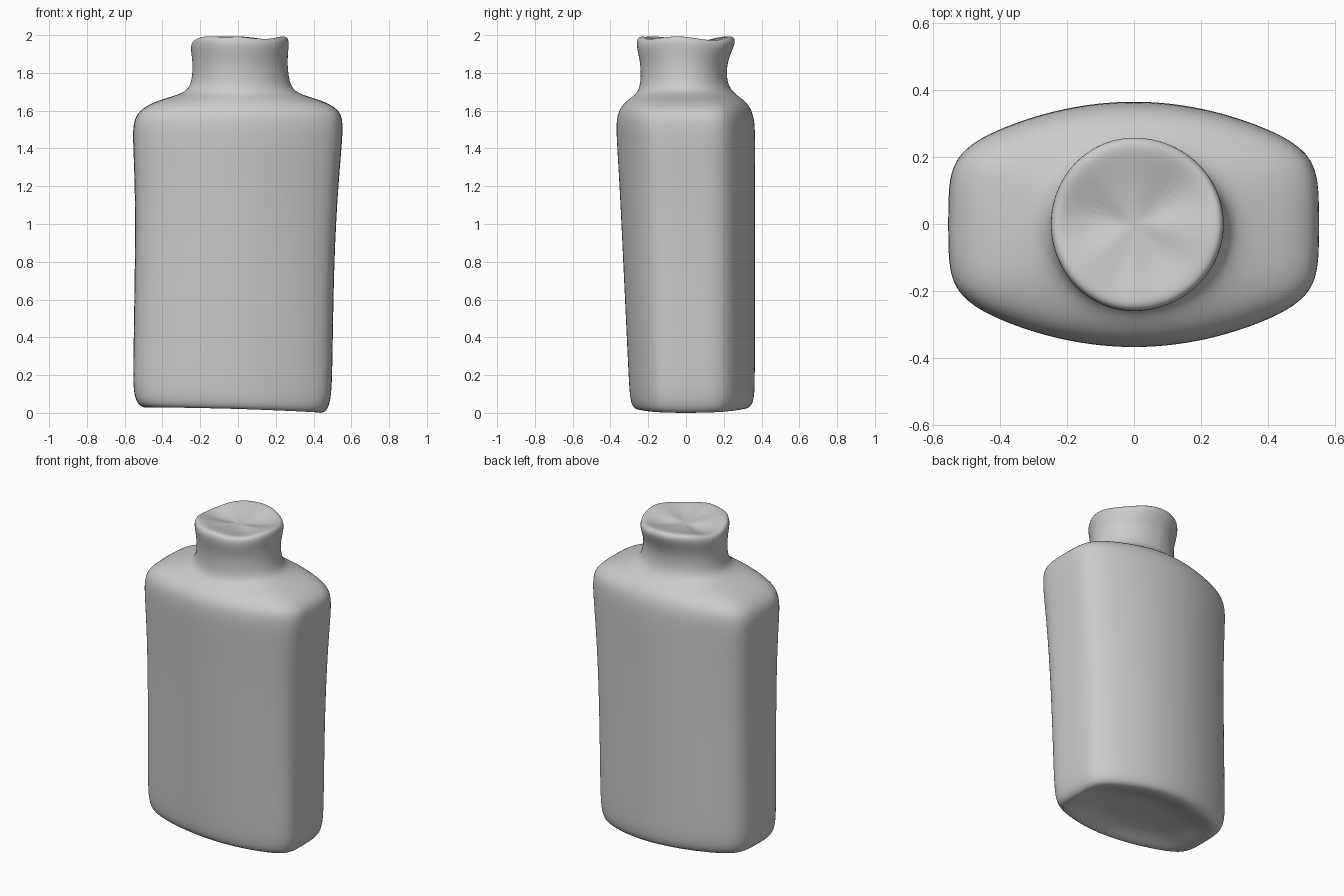
import bpy, bmesh, math

default = bpy.data.objects.get("Cube")
if default:
    bpy.data.objects.remove(default, do_unlink=True)

SEGMENTS = 48
BULGE = 0.43

# Sections from the base recess up to the dished cap:
# height, left/right extents, front/back extents, roundness (1 = ellipse)
SECTIONS = [
    (0.07, -0.12, 0.10, -0.07, 0.08, 1.0),
    (0.065, -0.27, 0.24, -0.15, 0.17, 0.6),
    (0.03, -0.41, 0.37, -0.22, 0.25, 0.2),
    (0.005, -0.49, 0.44, -0.26, 0.32, 0.0),
    (0.03, -0.535, 0.475, -0.29, 0.355, 0.0),
    (0.10, -0.555, 0.495, -0.30, 0.365, 0.0),
    (0.25, -0.555, 0.50, -0.307, 0.365, 0.0),
    (0.80, -0.545, 0.508, -0.333, 0.365, 0.0),
    (1.20, -0.545, 0.53, -0.352, 0.365, 0.0),
    (1.45, -0.557, 0.553, -0.368, 0.367, 0.0),
    (1.54, -0.555, 0.555, -0.37, 0.364, 0.0),
    (1.60, -0.525, 0.54, -0.358, 0.35, 0.0),
    (1.645, -0.45, 0.47, -0.325, 0.32, 0.15),
    (1.675, -0.35, 0.37, -0.282, 0.28, 0.5),
    (1.70, -0.275, 0.30, -0.255, 0.247, 0.9),
    (1.75, -0.245, 0.272, -0.24, 0.217, 1.0),
    (1.84, -0.24, 0.262, -0.24, 0.215, 1.0),
    (1.91, -0.245, 0.265, -0.255, 0.24, 1.0),
    (1.965, -0.252, 0.272, -0.265, 0.265, 1.0),
    (1.998, -0.24, 0.26, -0.25, 0.25, 1.0),
    (1.99, -0.20, 0.22, -0.20, 0.20, 1.0),
    (1.965, -0.10, 0.12, -0.10, 0.10, 1.0),
]


def radius(u, v, roundness):
    """Unit outline with flat ends, bowed faces and softened corners."""
    bowed = 2 / (abs(v) + math.sqrt(v * v + 4 * BULGE * u * u))
    body = (abs(u) ** 14 + bowed ** -14) ** (-1 / 14)
    return body * (1 - roundness) + roundness


def add_ring(bm, section):
    z, left, right, front, back, roundness = section
    ring = []
    for i in range(SEGMENTS):
        angle = math.tau * i / SEGMENTS
        u, v = math.cos(angle), math.sin(angle)
        r = radius(u, v, roundness)
        x = r * u * (right if u > 0 else -left)
        y = r * v * (back if v > 0 else -front)
        # Slight hand-made unevenness at the mouth and base
        if z > 1.9:
            z_off = -0.014 * (1 - math.cos(3 * angle + 0.6)) * r * abs(u)
        elif z < 0.2:
            z_off = -0.015 * x / 0.5 + 0.01 * (y / 0.3) ** 2
        else:
            z_off = 0
        ring.append(bm.verts.new((x, y, z + z_off)))
    return ring


# Bottle body, shoulder and neck as one continuous loft
bm = bmesh.new()
rings = [add_ring(bm, s) for s in SECTIONS]
for low, high in zip(rings, rings[1:]):
    for i in range(SEGMENTS):
        j = (i + 1) % SEGMENTS
        bm.faces.new((low[i], low[j], high[j], high[i]))
bm.faces.new(list(reversed(rings[0])))
bm.faces.new(rings[-1])
bmesh.ops.recalc_face_normals(bm, faces=bm.faces)

mesh = bpy.data.meshes.new("bottle")
bm.to_mesh(mesh)
bm.free()
mesh.shade_smooth()
bottle = bpy.data.objects.new("bottle", mesh)
bpy.context.collection.objects.link(bottle)

# Soft rounded surface
subsurf = bottle.modifiers.new("smooth_surface", 'SUBSURF')
subsurf.levels = 2
subsurf.render_levels = 2
